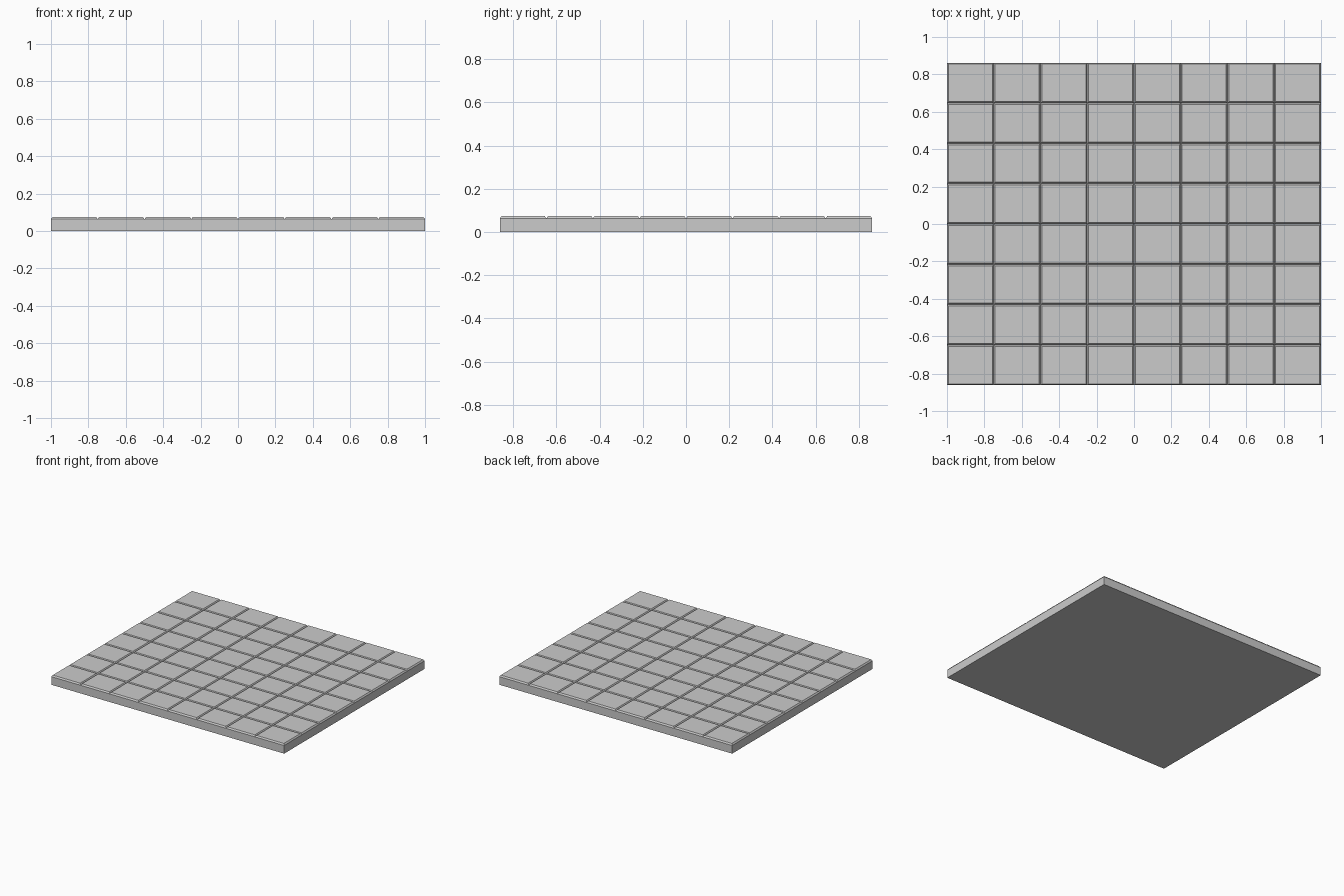
import bpy, bmesh

if "Cube" in bpy.data.objects:
    bpy.data.objects.remove(bpy.data.objects["Cube"])

WIDTH, DEPTH, HEIGHT = 2.0, 1.724, 0.074
TILES, CHAMFER = 8, 0.011

bm = bmesh.new()
# tile layout at groove-bottom level
bmesh.ops.create_grid(bm, x_segments=TILES, y_segments=TILES, size=1.0)
for v in bm.verts:
    v.co = (v.co.x * WIDTH / 2, v.co.y * DEPTH / 2, HEIGHT - CHAMFER)
tiles = bm.faces[:]
rim = [e for e in bm.edges if e.is_boundary]

# slab sides and underside
ext = bmesh.ops.extrude_edge_only(bm, edges=rim)["geom"]
for v in ext:
    if isinstance(v, bmesh.types.BMVert):
        v.co.z = 0.0
low = [e for e in ext if isinstance(e, bmesh.types.BMEdge) and all(v.co.z == 0 for v in e.verts)]
bmesh.ops.contextual_create(bm, geom=low)
bmesh.ops.recalc_face_normals(bm, faces=bm.faces[:])

# raised chamfered tile tops
bmesh.ops.inset_individual(bm, faces=tiles, thickness=CHAMFER, depth=CHAMFER)

mesh = bpy.data.meshes.new("tiled_floor_slab")
bm.to_mesh(mesh)
bm.free()
slab = bpy.data.objects.new("tiled_floor_slab", mesh)
bpy.context.collection.objects.link(slab)
